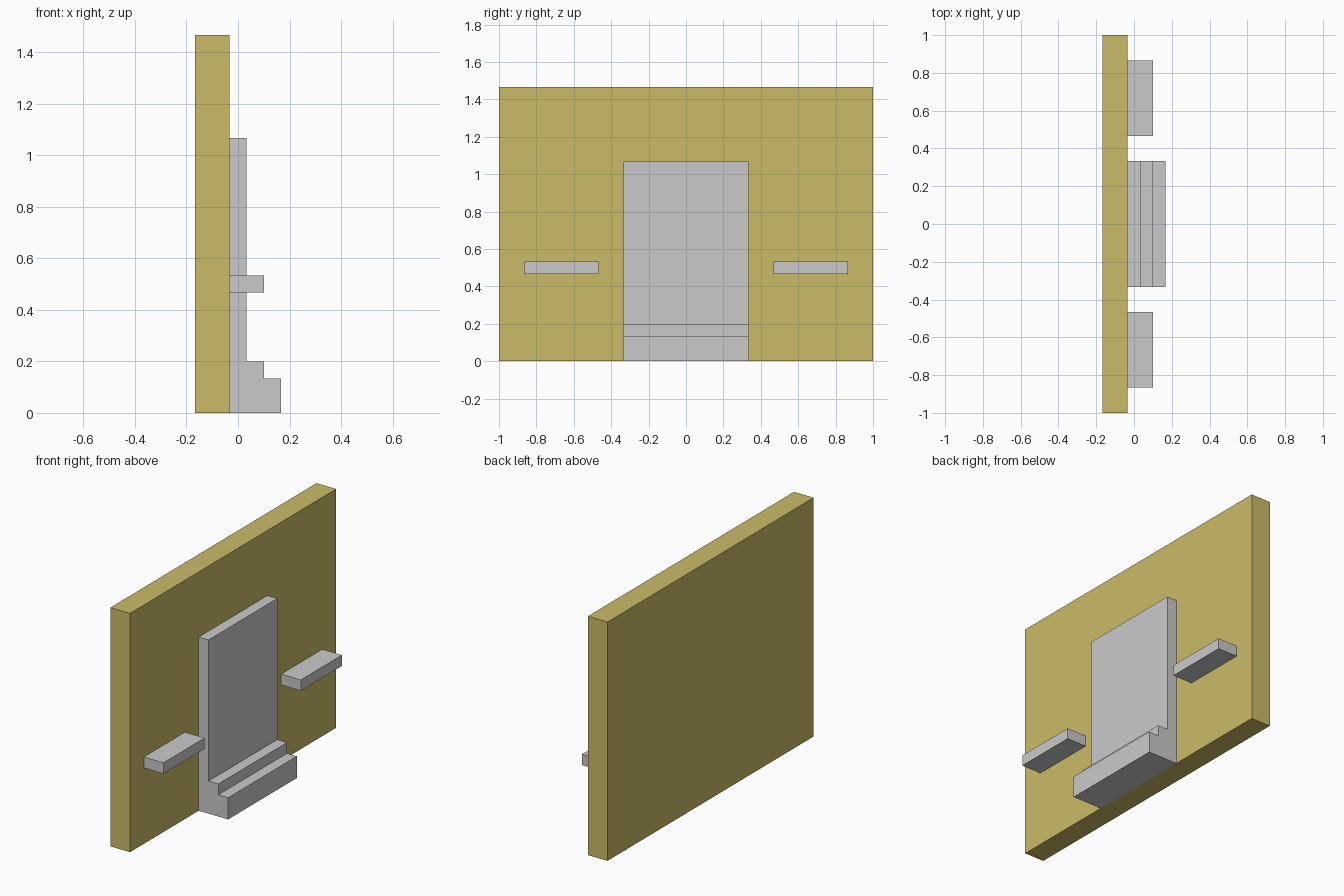
import bpy
import bmesh

cube = bpy.data.objects.get("Cube")
if cube:
    bpy.data.objects.remove(cube, do_unlink=True)

U = 1 / 15  # building module


def make_material(name, rgb):
    mat = bpy.data.materials.new(name)
    mat.use_nodes = True
    color = (*rgb, 1.0)
    mat.diffuse_color = color
    mat.node_tree.nodes["Principled BSDF"].inputs["Base Color"].default_value = color
    return mat


def extrude_profile(name, profile, y0, y1, mat):
    """Extrude an (x, z) outline, given in modules, along y."""
    bm = bmesh.new()
    face = bm.faces.new([bm.verts.new((x * U, y0 * U, z * U)) for x, z in profile])
    result = bmesh.ops.extrude_face_region(bm, geom=[face])
    verts = [v for v in result["geom"] if isinstance(v, bmesh.types.BMVert)]
    bmesh.ops.translate(bm, verts=verts, vec=(0, (y1 - y0) * U, 0))
    bmesh.ops.recalc_face_normals(bm, faces=bm.faces)
    mesh = bpy.data.meshes.new(name)
    bm.to_mesh(mesh)
    bm.free()
    mesh.materials.append(mat)
    obj = bpy.data.objects.new(name, mesh)
    bpy.context.collection.objects.link(obj)
    return obj


def rect(x0, x1, z0, z1):
    return [(x0, z0), (x1, z0), (x1, z1), (x0, z1)]


ochre = make_material("ochre_wall", (0.59, 0.50, 0.137))
grey = make_material("light_grey", (0.59, 0.59, 0.59))

# Wall slab
extrude_profile("wall", rect(-2.5, -0.5, 0, 22), -15, 15, ochre)

# Upright panel with two steps at its foot
steps = [(-0.5, 0), (2.5, 0), (2.5, 2), (1.5, 2), (1.5, 3), (0.5, 3), (0.5, 16), (-0.5, 16)]
extrude_profile("stepped_panel", steps, -5, 5, grey)

# Ledges on both sides of the panel
for name, y0 in (("front_ledge", -13), ("back_ledge", 7)):
    extrude_profile(name, rect(-0.5, 1.5, 7, 8), y0, y0 + 6, grey)
